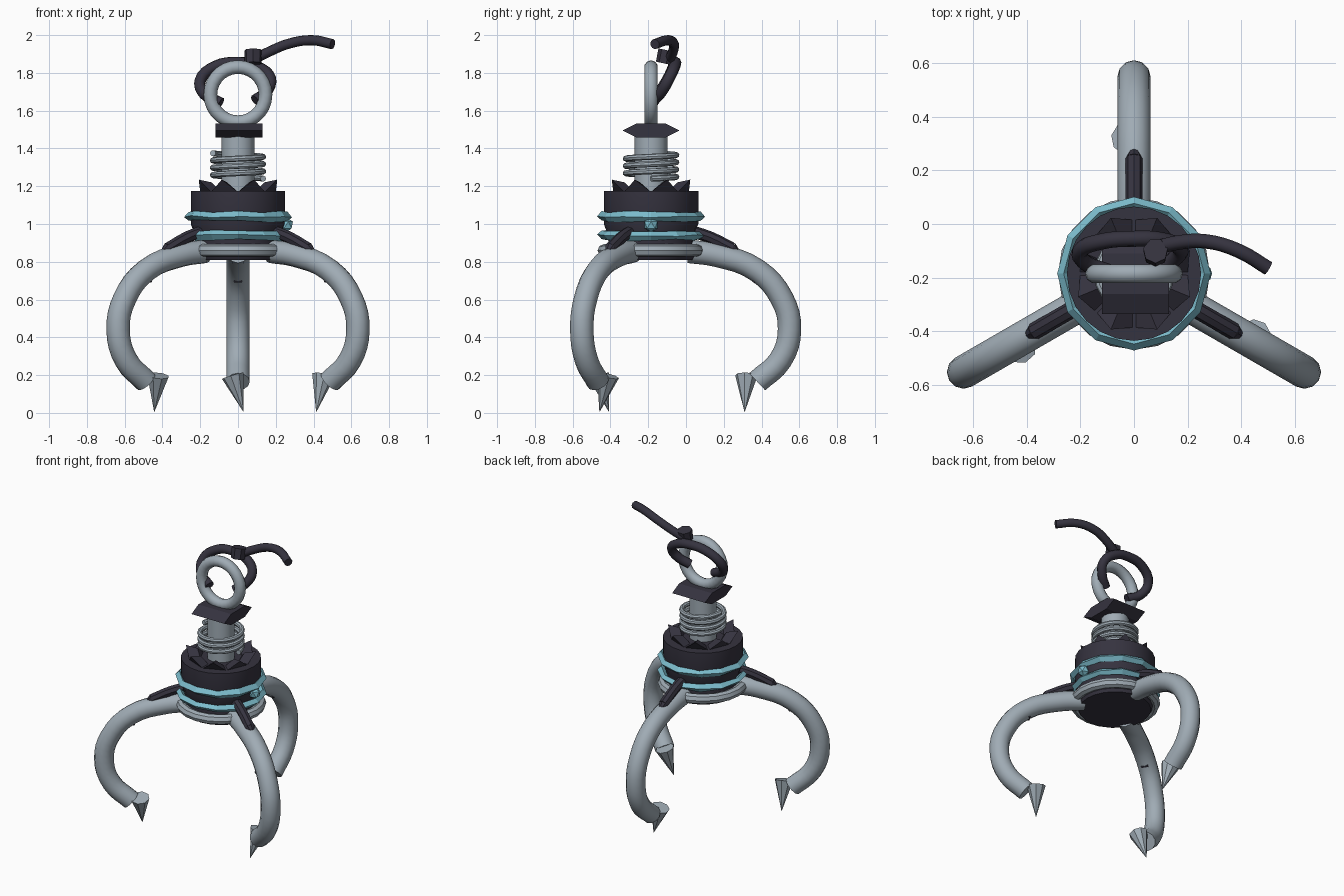
import bpy, bmesh, math, random
from mathutils import Vector, Matrix

random.seed(4)
cube = bpy.data.objects.get("Cube")
if cube:
    bpy.data.objects.remove(cube, do_unlink=True)

AXIS = Vector((0, -0.185, 0))  # vertical axis of the grapple


def material(name, color):
    m = bpy.data.materials.new(name)
    m.use_nodes = True
    m.diffuse_color = (*color, 1)
    m.node_tree.nodes["Principled BSDF"].inputs["Base Color"].default_value = (*color, 1)
    return m


STEEL = material("steel grey", (0.35, 0.41, 0.46))
DARK = material("dark charcoal", (0.036, 0.033, 0.050))
CYAN = material("pale cyan", (0.20, 0.50, 0.60))


def finish(obj, mat, smooth=40):
    obj.data.materials.clear()
    obj.data.materials.append(mat)
    bpy.ops.object.select_all(action='DESELECT')
    obj.select_set(True)
    bpy.context.view_layer.objects.active = obj
    if smooth:
        bpy.ops.object.shade_smooth_by_angle(angle=math.radians(smooth))
    return obj


def from_bmesh(name, bm, mat, smooth=40):
    bmesh.ops.recalc_face_normals(bm, faces=bm.faces)
    mesh = bpy.data.meshes.new(name)
    bm.to_mesh(mesh)
    bm.free()
    obj = bpy.data.objects.new(name, mesh)
    bpy.context.collection.objects.link(obj)
    return finish(obj, mat, smooth)


def tube(name, points, radius, mat, sides=12, steps=5):
    """Round bar swept along a smooth path, with flat ends."""
    curve = bpy.data.curves.new(name, 'CURVE')
    curve.dimensions = '3D'
    curve.bevel_depth = radius
    curve.bevel_resolution = sides // 2 - 2
    curve.use_fill_caps = True
    curve.resolution_u = steps
    spline = curve.splines.new('BEZIER')
    spline.bezier_points.add(len(points) - 1)
    for bp, p in zip(spline.bezier_points, points):
        bp.co = p
        bp.handle_left_type = bp.handle_right_type = 'AUTO'
    obj = bpy.data.objects.new(name, curve)
    bpy.context.collection.objects.link(obj)
    bpy.ops.object.select_all(action='DESELECT')
    obj.select_set(True)
    bpy.context.view_layer.objects.active = obj
    bpy.ops.object.convert(target='MESH')
    return finish(bpy.context.view_layer.objects.active, mat)


def cone(name, start, end, r1, r2, sides, mat, smooth=40):
    """Cone or cylinder between two points."""
    start, end = Vector(start), Vector(end)
    d = end - start
    turn = d.to_track_quat('Z', 'Y').to_matrix().to_4x4()
    bm = bmesh.new()
    bmesh.ops.create_cone(bm, cap_ends=True, segments=sides, radius1=r1, radius2=r2,
                          depth=d.length, matrix=Matrix.Translation((start + end) / 2) @ turn)
    return from_bmesh(name, bm, mat, smooth)


def torus(name, centre, major, minor, sides, ring_sides, mat, rotation=(0, 0, 0), smooth=40):
    bpy.ops.mesh.primitive_torus_add(location=centre, rotation=rotation, major_radius=major,
                                     minor_radius=minor, major_segments=sides,
                                     minor_segments=ring_sides)
    obj = bpy.context.object
    obj.name = name
    return finish(obj, mat, smooth)


def lathe(name, profile, sides, mat):
    bm = bmesh.new()
    rings = [[bm.verts.new(AXIS + Vector((r * math.cos(a), r * math.sin(a), z)))
              for a in (i * math.tau / sides for i in range(sides))] for r, z in profile]
    for low, high in zip(rings, rings[1:]):
        for i in range(sides):
            j = (i + 1) % sides
            bm.faces.new((low[i], low[j], high[j], high[i]))
    bm.faces.new(rings[0])
    bm.faces.new(rings[-1])
    return from_bmesh(name, bm, mat)


# Hub: dark drum, steel band and jagged cyan rings
lathe("hub_body", [(0.225, 0.81), (0.235, 0.83), (0.22, 0.89), (0.235, 0.96),
                   (0.25, 1.0), (0.25, 1.175)], 24, DARK)
torus("hub_band", AXIS + Vector((0, 0, 0.86)), 0.25, 0.033, 20, 8, STEEL)
for n, z in enumerate((0.94, 1.04)):
    ring = torus(f"cyan_ring_{n + 1}", AXIS + Vector((0, 0, z)), 0.262, 0.024, 12, 4, CYAN, smooth=0)
    for v in ring.data.vertices:
        v.co.z += random.uniform(-0.006, 0.006)
bpy.ops.mesh.primitive_ico_sphere_add(subdivisions=1, radius=0.04,
                                      location=AXIS + Vector((0.255, 0, 0.995)))
bpy.context.object.name = "cyan_button"
finish(bpy.context.object, CYAN, 0)

# Crown: flared teeth around the top of the hub
TEETH = 8
bm = bmesh.new()
for i in range(TEETH):
    a, half = (i + 0.5) * math.tau / TEETH, math.pi / TEETH
    pt = lambda r, ang, z: bm.verts.new(AXIS + Vector((r * math.cos(ang), r * math.sin(ang), z)))
    outer = [pt(0.2, a - half, 1.17), pt(0.2, a + half, 1.17), pt(0.225, a, 1.235)]
    inner = [pt(0.13, a - half, 1.17), pt(0.13, a + half, 1.17), pt(0.15, a, 1.22)]
    bm.faces.new(outer)
    bm.faces.new(inner)
    for j in range(3):
        k = (j + 1) % 3
        bm.faces.new((outer[j], outer[k], inner[k], inner[j]))
from_bmesh("crown_teeth", bm, DARK, 0)

# Shaft with coil spring and flattened six-sided nut lying along x
cone("shaft", AXIS + Vector((0, 0, 1.17)), AXIS + Vector((0, 0, 1.47)), 0.087, 0.087, 16, STEEL)
TURNS, PER_TURN = 3.5, 10
coil = []
for i in range(int(TURNS * PER_TURN) + 1):
    a = i / PER_TURN * math.tau
    coil.append(AXIS + Vector((0.133 * math.cos(a), 0.133 * math.sin(a),
                               1.24 + 0.135 * i / (TURNS * PER_TURN))))
tube("spring", coil, 0.016, STEEL, 8, 2)
bm = bmesh.new()
bmesh.ops.create_cone(bm, cap_ends=True, segments=6, radius1=0.15, radius2=0.15, depth=0.25)
bmesh.ops.rotate(bm, verts=bm.verts, cent=(0, 0, 0), matrix=Matrix.Rotation(math.pi / 2, 3, 'Y'))
bmesh.ops.scale(bm, verts=bm.verts, vec=(1, 1, 0.29))
bmesh.ops.translate(bm, verts=bm.verts, vec=AXIS + Vector((0.005, 0, 1.495)))
from_bmesh("nut", bm, DARK, 0)

# Lifting eye
torus("lifting_eye", AXIS + Vector((0, 0, 1.685)), 0.146, 0.036, 28, 10, STEEL, (math.pi / 2, 0, 0))

# Rope: loop through the eye, knot and loose tail
tube("rope_loop", [(-0.09, -0.18, 1.64), (-0.18, -0.145, 1.69), (-0.2, -0.1, 1.76),
                   (-0.12, -0.065, 1.835), (0, -0.055, 1.855), (0.1, -0.06, 1.835),
                   (0.172, -0.09, 1.77), (0.15, -0.13, 1.70), (0.09, -0.17, 1.655)],
     0.03, DARK, 10, 4)
cone("rope_knot", (0.08, -0.115, 1.85), (0.08, -0.1, 1.92), 0.045, 0.047, 7, DARK, 0)
tube("rope_tail", [(0.08, -0.09, 1.87), (0.16, -0.07, 1.91), (0.27, -0.065, 1.955),
                   (0.39, -0.1, 1.973), (0.5, -0.165, 1.952)], 0.027, DARK, 10, 4)

# Three curved arms, each with a rib, a slot and a claw
ARM = [(0.2, 0.855), (0.345, 0.835), (0.56, 0.755), (0.693, 0.605),
       (0.733, 0.44), (0.685, 0.28), (0.562, 0.165)]
for name, degrees in (("back", 90), ("right", 210), ("left", 330)):
    a = math.radians(degrees)
    out = Vector((math.cos(a), math.sin(a), 0))
    side = Vector((-math.sin(a), math.cos(a), 0))

    def at(r, z, t=0):
        return AXIS + out * r + side * t + Vector((0, 0, z))

    tube(name + "_arm", [at(r, z) for r, z in ARM], 0.062, STEEL, 12, 4)
    tube(name + "_rib", [at(0.2, 0.965), at(0.31, 0.93), at(0.43, 0.87)], 0.032, DARK, 8, 3)
    cone(name + "_rib_tip", at(0.428, 0.871), at(0.465, 0.845), 0.032, 0.012, 8, DARK)
    cone(name + "_slot", at(0.545, 0.697, -0.022), at(0.545, 0.697, 0.022), 0.008, 0.008, 6, DARK)
    cone(name + "_claw", at(0.505, 0.197, 0.028), at(0.495, 0.003, -0.03), 0.06, 0, 8, STEEL, 0)
